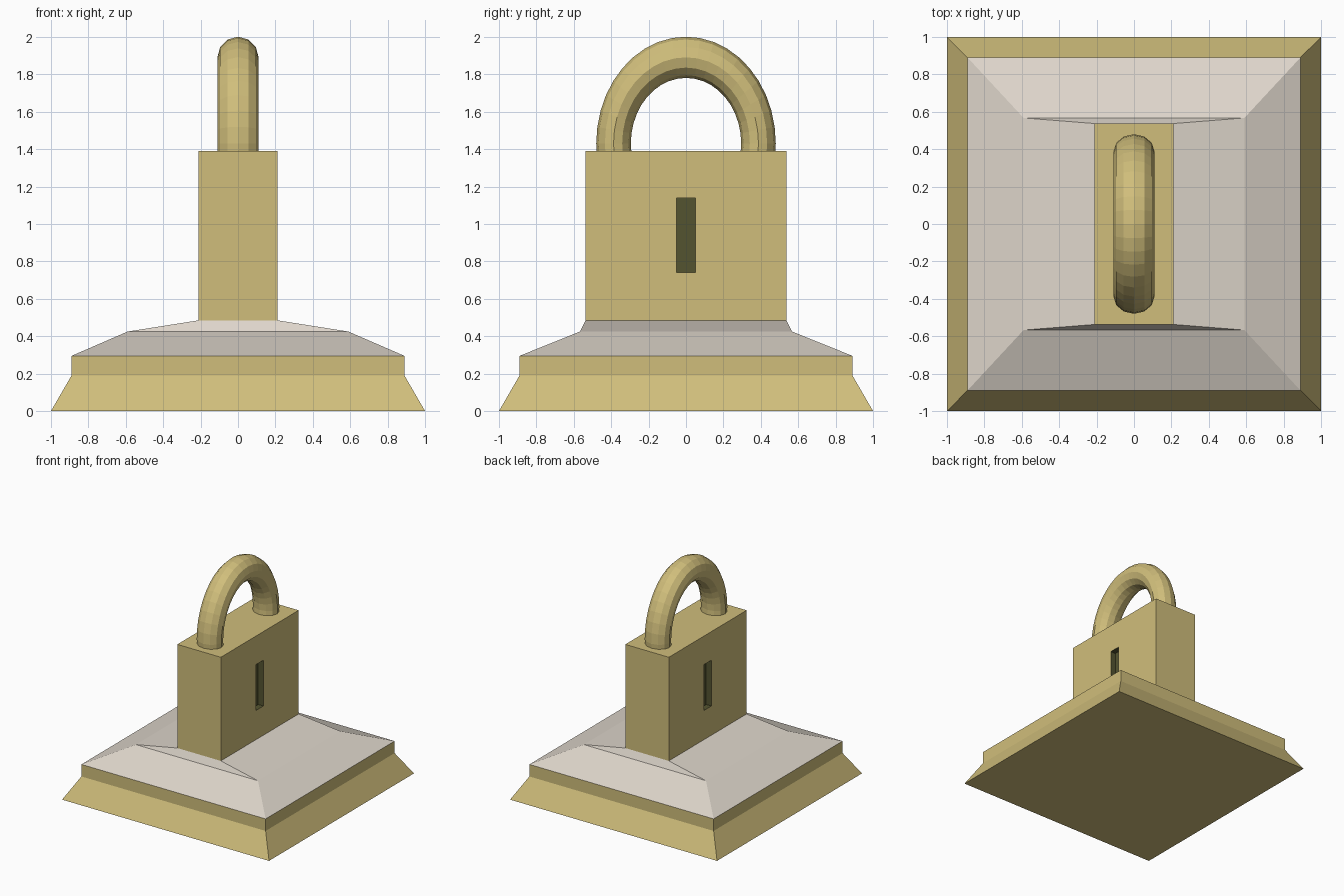
import bpy, bmesh, math

if "Cube" in bpy.data.objects:
    bpy.data.objects.remove(bpy.data.objects["Cube"])


def material(name, srgb):
    m = bpy.data.materials.new(name)
    lin = [((c / 255 + 0.055) / 1.055) ** 2.4 for c in srgb]
    m.diffuse_color = (*lin, 1)
    m.use_nodes = True
    m.node_tree.nodes["Principled BSDF"].inputs["Base Color"].default_value = m.diffuse_color
    return m


gold = material("pale gold", (208, 190, 123))
stone = material("warm grey", (222, 214, 203))
dark = material("dark olive", (84, 84, 48))


def finish(name, bm, mats):
    bmesh.ops.recalc_face_normals(bm, faces=bm.faces)
    me = bpy.data.meshes.new(name)
    bm.to_mesh(me)
    bm.free()
    for m in mats:
        me.materials.append(m)
    ob = bpy.data.objects.new(name, me)
    bpy.context.collection.objects.link(ob)
    return ob


def stacked_rings(name, rings, mat):
    """Solid through rectangular rings given as (half x, half y, z)."""
    bm = bmesh.new()
    loops = [[bm.verts.new((sx * x, sy * y, z))
              for sx, sy in ((-1, -1), (1, -1), (1, 1), (-1, 1))] for x, y, z in rings]
    for a, b in zip(loops, loops[1:]):
        for i in range(4):
            j = (i + 1) % 4
            bm.faces.new((a[i], a[j], b[j], b[i]))
    bm.faces.new(loops[0])
    bm.faces.new(loops[-1])
    return finish(name, bm, [mat])


# Plinth and sloped cap
stacked_rings("plinth", [(1, 1, 0), (0.89, 0.89, 0.19), (0.89, 0.89, 0.295)], gold)
stacked_rings("sloped_cap", [(0.89, 0.89, 0.295), (0.59, 0.567, 0.425),
                             (0.21, 0.537, 0.485)], stone)

# Lock body with a recessed key slot on both broad sides
bm = bmesh.new()
bmesh.ops.create_cube(bm, size=1)
for v in bm.verts:
    v.co = (v.co.x * 0.42, v.co.y * 1.074, 0.9375 + v.co.z * 0.905)
for co, no in (((0, -0.05, 0), (0, 1, 0)), ((0, 0.05, 0), (0, 1, 0)),
               ((0, 0, 0.74), (0, 0, 1)), ((0, 0, 1.14), (0, 0, 1))):
    bmesh.ops.bisect_plane(bm, geom=bm.verts[:] + bm.edges[:] + bm.faces[:],
                           plane_co=co, plane_no=no)
bm.normal_update()
slots = []
for f in bm.faces:
    c = f.calc_center_median()
    if abs(f.normal.x) > 0.9 and abs(c.y) < 0.05 and 0.74 < c.z < 1.14:
        slots.append(f)
walls = bmesh.ops.inset_individual(bm, faces=slots, thickness=0, depth=-0.05)["faces"]
for f in slots + walls:
    f.material_index = 1
finish("lock_body", bm, [gold, dark])

# Shackle: stretched ring, trimmed just inside the body
bm = bmesh.new()
N, M, R, r, stretch = 40, 12, 0.3875, 0.0925, 1.19
grid = []
for i in range(N):
    a = 2 * math.pi * i / N
    row = []
    for j in range(M):
        b = 2 * math.pi * j / M
        d = R + r * math.cos(b)
        row.append(bm.verts.new((stretch * r * math.sin(b), d * math.cos(a),
                                 1.43 + stretch * d * math.sin(a))))
    grid.append(row)
for i in range(N):
    for j in range(M):
        k, l = (i + 1) % N, (j + 1) % M
        bm.faces.new((grid[i][j], grid[k][j], grid[k][l], grid[i][l]))
bmesh.ops.bisect_plane(bm, geom=bm.verts[:] + bm.edges[:] + bm.faces[:],
                       plane_co=(0, 0, 1.38), plane_no=(0, 0, 1), clear_inner=True)
finish("shackle", bm, [gold])
